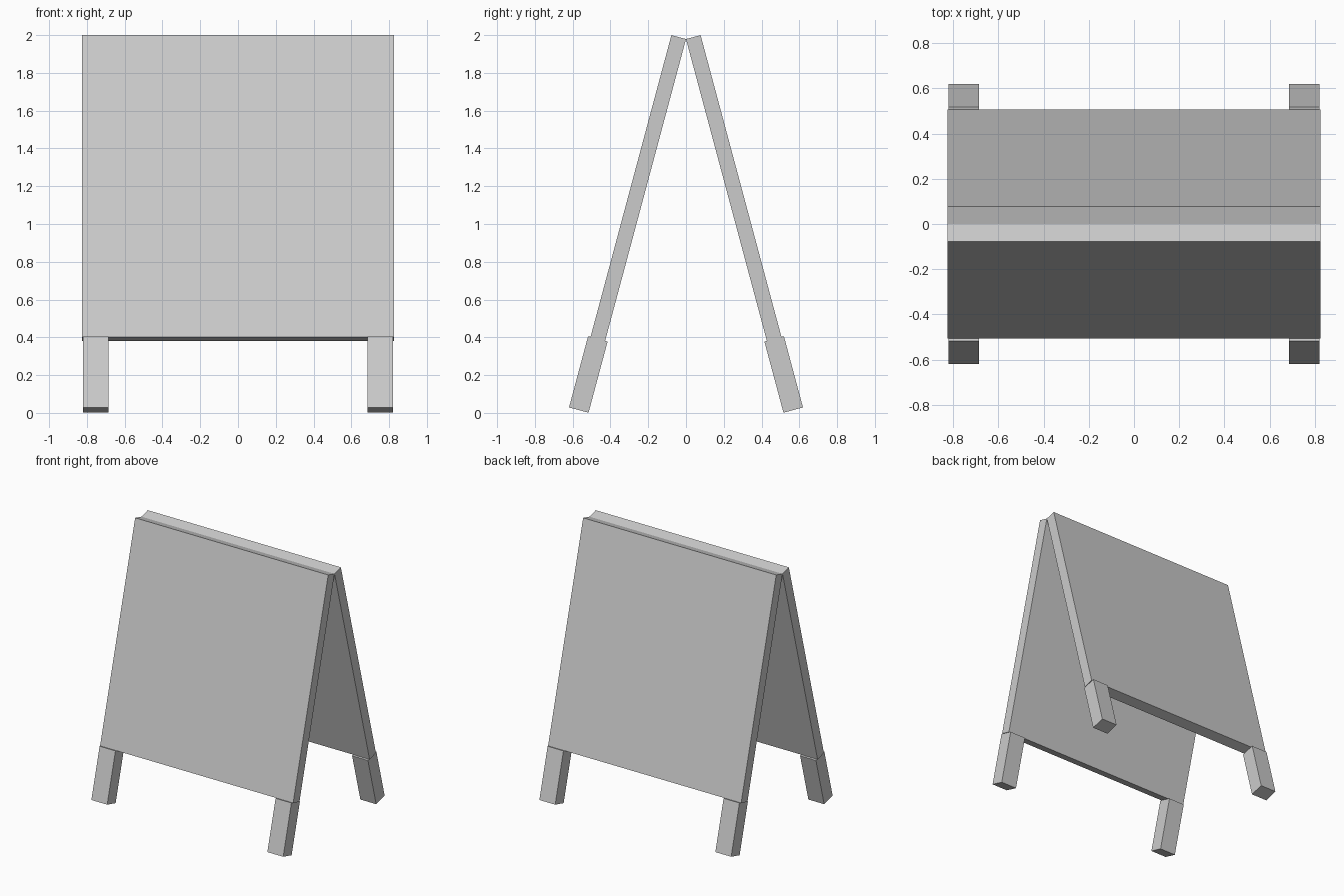
import bpy
from math import radians
from mathutils import Matrix

if "Cube" in bpy.data.objects:
    bpy.data.objects.remove(bpy.data.objects["Cube"])

TILT = radians(15)
APEX = 1.979          # height of the inner top edge where the panels meet
PANEL_W, PANEL_L, PANEL_T = 1.65, 1.654, 0.08
LEG_W, LEG_L, LEG_T = 0.135, 0.39, 0.107


def board(name, x, s, size, side):
    """Box hanging s below the apex along a tilted side (+1 back, -1 front)."""
    bpy.ops.mesh.primitive_cube_add(size=1)
    ob = bpy.context.object
    ob.name = name
    w, t, l = size
    # local frame: y outward from the panel's inner face, z up along the panel
    local = Matrix.Translation((x, side * PANEL_T / 2, -s - l / 2))
    hinge = Matrix.Translation((0, 0, APEX)) @ Matrix.Rotation(side * TILT, 4, 'X')
    ob.data.transform(hinge @ local @ Matrix.Diagonal((w, t, l, 1)))
    return ob


for label, side in (("front", -1), ("back", 1)):
    # sign panel
    board(label + "_panel", 0, 0, (PANEL_W, PANEL_T, PANEL_L), side)
    # stub legs under the panel's lower corners
    for hand, sx in (("left", -1), ("right", 1)):
        board(f"{label}_{hand}_leg", sx * 0.752, PANEL_L, (LEG_W, LEG_T, LEG_L), side)
